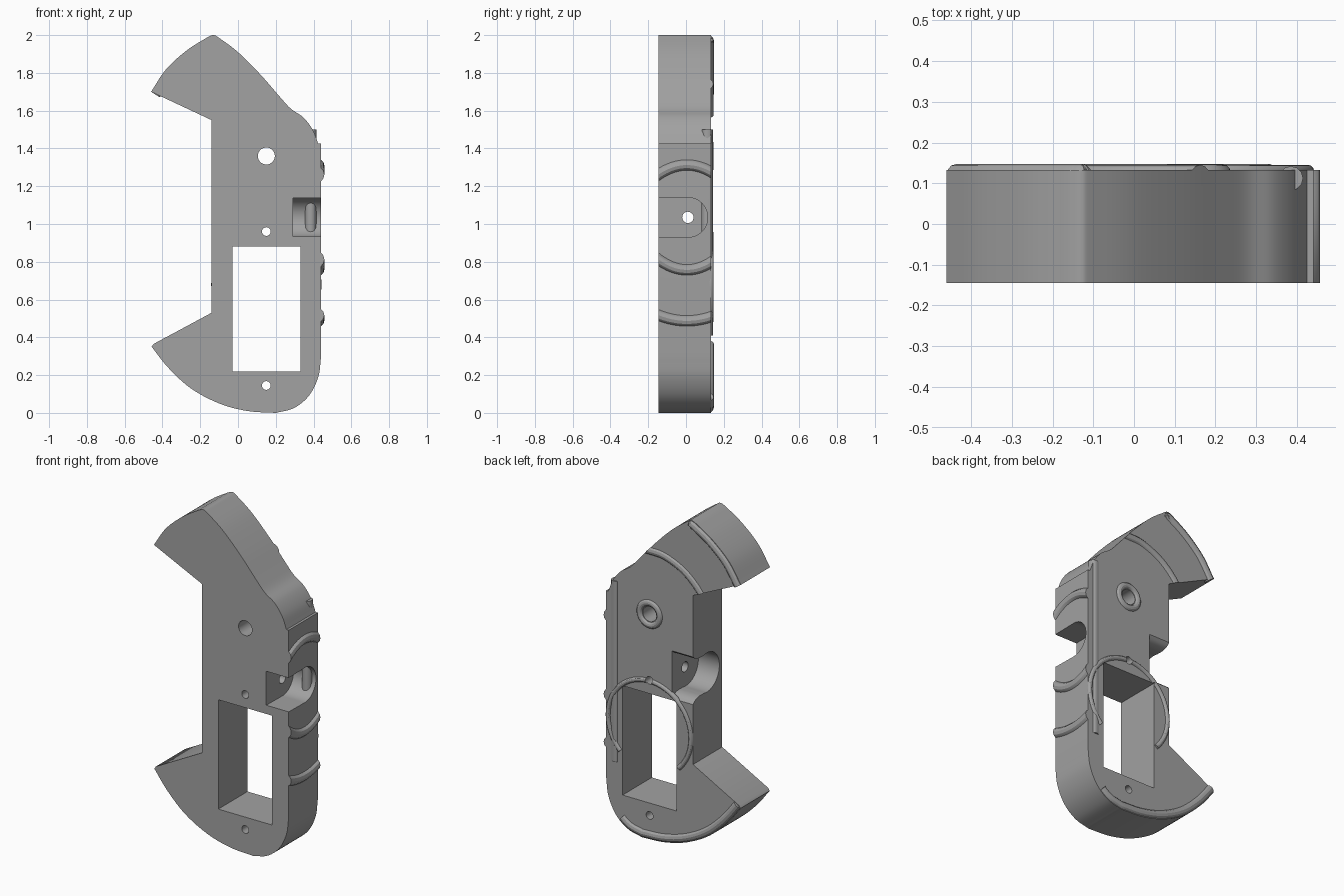
import bpy, bmesh, math
from mathutils import Vector

if "Cube" in bpy.data.objects:
    bpy.data.objects.remove(bpy.data.objects["Cube"])

FRONT, BACK = -0.145, 0.133
grey = bpy.data.materials.new("grey")
grey.diffuse_color = (0.36, 0.36, 0.36, 1)
grey.use_nodes = True
grey.node_tree.nodes["Principled BSDF"].inputs["Base Color"].default_value = grey.diffuse_color


def smooth(pts, n=6):
    """Catmull-Rom curve through the points."""
    p = [Vector(q) for q in pts]
    p = [2 * p[0] - p[1]] + p + [2 * p[-1] - p[-2]]
    out = []
    for i in range(1, len(p) - 2):
        a, b, c, d = p[i - 1:i + 3]
        for k in range(n):
            t = k / n
            out.append(0.5 * (2 * b + (c - a) * t + (2 * a - 5 * b + 4 * c - d) * t * t
                              + (3 * b - a - 3 * c + d) * t ** 3))
    return out + [p[-2]]


def arc(cx, cz, r, a0, a1, n=32):
    return [Vector((cx + r * math.cos(math.radians(a0 + (a1 - a0) * i / n)),
                    cz + r * math.sin(math.radians(a0 + (a1 - a0) * i / n)))) for i in range(n + 1)]


def inset(pts, d):
    """Shift an open path sideways, to its right."""
    out = []
    for i, p in enumerate(pts):
        t = (pts[min(i + 1, len(pts) - 1)] - pts[max(i - 1, 0)]).normalized()
        out.append(p + Vector((t.y, -t.x)) * d)
    return out


def prism(name, pts, lo, hi, axis="y"):
    """Extrude an (x, z) outline along y, or a (y, z) outline along x."""
    bm = bmesh.new()
    place = (lambda p, d: (p[0], d, p[1])) if axis == "y" else (lambda p, d: (d, p[0], p[1]))
    a = [bm.verts.new(place(p, lo)) for p in pts]
    b = [bm.verts.new(place(p, hi)) for p in pts]
    bm.faces.new(a)
    bm.faces.new(b[::-1])
    for i in range(len(pts)):
        j = (i + 1) % len(pts)
        bm.faces.new((a[i], b[i], b[j], a[j]))
    bmesh.ops.recalc_face_normals(bm, faces=bm.faces)
    me = bpy.data.meshes.new(name)
    bm.to_mesh(me)
    bm.free()
    ob = bpy.data.objects.new(name, me)
    bpy.context.collection.objects.link(ob)
    me.materials.append(grey)
    return ob


def select(ob):
    bpy.ops.object.select_all(action="DESELECT")
    ob.select_set(True)
    bpy.context.view_layer.objects.active = ob


def tube(name, pts, r, closed=False):
    """Round bead along a 3D path."""
    cu = bpy.data.curves.new(name, "CURVE")
    cu.dimensions = "3D"
    cu.bevel_depth, cu.bevel_resolution, cu.use_fill_caps = r, 4, True
    sp = cu.splines.new("POLY")
    sp.points.add(len(pts) - 1)
    for q, p in zip(sp.points, pts):
        q.co = (*p, 1)
    sp.use_cyclic_u = closed
    ob = bpy.data.objects.new(name, cu)
    bpy.context.collection.objects.link(ob)
    select(ob)
    bpy.ops.object.convert(target="MESH")
    ob = bpy.context.object
    bm = bmesh.new()
    bm.from_mesh(ob.data)
    bmesh.ops.remove_doubles(bm, verts=bm.verts, dist=1e-5)
    bmesh.ops.recalc_face_normals(bm, faces=bm.faces)
    bm.to_mesh(ob.data)
    bm.free()
    ob.data.materials.clear()
    ob.data.materials.append(grey)
    return ob


def boolean(ob, other, op="DIFFERENCE"):
    select(ob)
    m = ob.modifiers.new("cut", "BOOLEAN")
    m.operation, m.solver, m.object = op, "EXACT", other
    bpy.ops.object.modifier_apply(modifier=m.name)


def on_back(pts, y):
    return [(p[0], y, p[1]) for p in pts]


# Side outline, clockwise from the upper beak tip
crest = smooth([(-0.46, 1.70), (-0.38, 1.82), (-0.27, 1.92), (-0.16, 1.99)])
nose = smooth([(-0.16, 1.99), (-0.13, 2.0), (-0.10, 1.985), (0.0, 1.91), (0.12, 1.79), (0.22, 1.675),
               (0.28, 1.61), (0.345, 1.565), (0.395, 1.50), (0.425, 1.425)])
heel = smooth([(0.44, 0.30), (0.425, 0.19), (0.375, 0.09), (0.295, 0.025), (0.2, 0.0)])
belly = smooth([(0.2, 0.0), (0.05, 0.01), (-0.10, 0.05), (-0.25, 0.13), (-0.37, 0.24), (-0.457, 0.35)])
outline = (crest + nose[1:] + [(0.44, 1.425)] + heel + belly[1:]
           + [(-0.447, 0.365), (-0.14, 0.53), (-0.14, 1.55)])
body = prism("body", outline, FRONT, BACK)
clip = prism("clip", outline, FRONT, 0.3)

# Window and pin holes
cutters = [prism("window_cutter", [(-0.03, 0.22), (0.33, 0.22), (0.33, 0.88), (-0.03, 0.88)], -0.4, 0.4)]
holes = [prism("hole_cutter", arc(0.15, z, r, 0, 360)[:-1], -0.4, 0.4)
         for z, r in ((1.36, 0.045), (0.96, 0.023), (0.145, 0.023))]

# Right slot, open to the front
cutters.append(prism("right_slot_cutter",
                     [(-0.3, 0.935)] + arc(0.01, 1.035, 0.105, -93, 93) + [(-0.3, 1.135)], 0.29, 0.6, "x"))
# Left socket, open and flared to the back
flare = smooth([(0.03, 1.15), (0.075, 1.15), (0.11, 1.16), (0.14, 1.185)])
cutters.append(prism("left_socket_cutter",
                     arc(0.0, 1.035, 0.118, 85, 275) + [(p.x, 2.07 - p.y) for p in flare]
                     + [(0.3, 0.885), (0.3, 1.185)] + flare[::-1], -0.4, 0.0, "x"))
# Cross hole joining slot and socket
cutters.append(prism("cross_hole_cutter", arc(0.01, 1.035, 0.03, 0, 360)[:-1], -0.1, 0.35, "x"))
for c in cutters + holes:
    boolean(body, c)
parts = [body]

# Curved grip ribs on the right side
slab = prism("slab", [(0.3, 0.2), (0.6, 0.2), (0.6, 1.6), (0.3, 1.6)], FRONT, BACK)
for i, (mid, sag) in enumerate(((1.312, -0.05), (0.757, 0.055), (0.487, 0.03))):
    path = [(0.425, y, mid + sag * ((y - 0.005) / 0.15) ** 2) for y in [-0.18 + 0.36 * k / 20 for k in range(21)]]
    rib = tube(f"grip_rib_{i + 1}", path, 0.032)
    boolean(rib, slab, "INTERSECT")
    parts.append(rib)

# Raised beads on the back
parts.append(tube("crest_bead", on_back(inset(crest + nose[1:12], 0.027), 0.12), 0.027))
parts.append(tube("belly_bead", on_back(inset(heel[14:] + belly[1:], 0.027), 0.12), 0.027))
band = tube("neck_bead", on_back(smooth([(0.22, 1.74), (0.15, 1.742), (0.05, 1.735), (-0.07, 1.685),
                                         (-0.16, 1.61), (-0.22, 1.53)]), 0.118), 0.027)
boolean(band, clip, "INTERSECT")
parts.append(band)
parts.append(tube("edge_rod", on_back([(0.385, 0.41), (0.385, 1.5)], 0.112), 0.03))
parts.append(tube("pivot_ring", on_back(arc(0.15, 1.36, 0.067, 0, 360)[:-1], 0.125), 0.021, True))
hoop = tube("window_hoop", on_back(arc(0.15, 0.68, 0.277, -45, 225, 48), 0.13), 0.015)
for c in [cutters[0], holes[1]]:
    boolean(hoop, c)
parts.append(hoop)

for ob in parts:
    select(ob)
    bpy.ops.object.shade_smooth_by_angle(angle=math.radians(30))
for c in cutters + holes + [clip, slab]:
    bpy.data.objects.remove(c)
